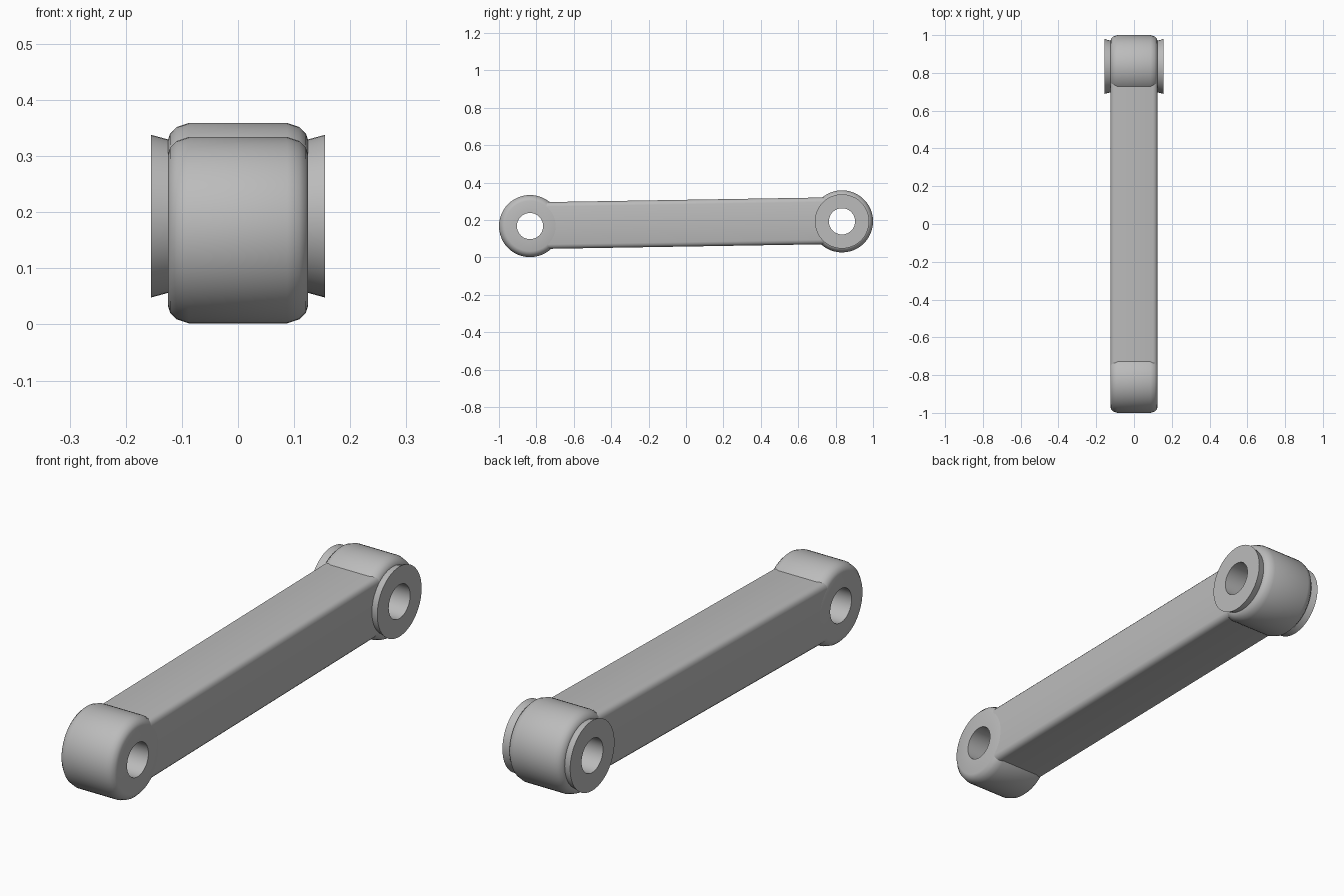
import bpy, bmesh, math
from mathutils import Matrix, Vector

cube = bpy.data.objects.get("Cube")
if cube:
    bpy.data.objects.remove(cube)

# Single grey metal colour
metal = bpy.data.materials.new("grey metal")
metal.use_nodes = True
GREY = (0.5, 0.5, 0.5, 1)
metal.diffuse_color = GREY
metal.node_tree.nodes["Principled BSDF"].inputs["Base Color"].default_value = GREY

FRONT = Vector((0, -0.834, 0.168))
BACK = Vector((0, 0.834, 0.193))
HOLE = 0.07


def finish(name, bm):
    bmesh.ops.recalc_face_normals(bm, faces=bm.faces)
    mesh = bpy.data.meshes.new(name)
    bm.to_mesh(mesh)
    bm.free()
    mesh.materials.append(metal)
    obj = bpy.data.objects.new(name, mesh)
    bpy.context.collection.objects.link(obj)
    bpy.ops.object.select_all(action='DESELECT')
    obj.select_set(True)
    bpy.context.view_layer.objects.active = obj
    bpy.ops.object.shade_smooth_by_angle(angle=math.radians(35))
    return obj


def lathe(name, profile, centre, steps=48):
    """Spin a closed (x, radius) profile about the x axis."""
    bm = bmesh.new()
    verts = [bm.verts.new((x, 0, r)) for x, r in profile]
    edges = [bm.edges.new((a, b)) for a, b in zip(verts, verts[1:] + verts[:1])]
    bmesh.ops.spin(bm, geom=verts + edges, cent=(0, 0, 0), axis=(1, 0, 0),
                   angle=math.tau, steps=steps, use_merge=True)
    bmesh.ops.remove_doubles(bm, verts=bm.verts, dist=1e-5)
    bmesh.ops.transform(bm, matrix=Matrix.Translation(centre), verts=bm.verts)
    return finish(name, bm)


# Bored end bosses with rounded rims
half = [(0.125, HOLE), (0.125, 0.135), (0.121, 0.147), (0.109, 0.159), (0.088, 0.166)]
boss = half + [(-x, r) for x, r in reversed(half)]
lathe("front_boss", boss, FRONT)
lathe("back_boss", boss, BACK)

# Flared collars on both sides of the back boss
for side, label in ((1, "left"), (-1, "right")):
    ring = [(0.122, HOLE), (0.155, HOLE), (0.155, 0.145), (0.122, 0.136)]
    lathe(label + "_collar", [(side * x, r) for x, r in ring], BACK)

# Arm with rounded long edges, stopping inside each boss clear of the bores
bm = bmesh.new()
bmesh.ops.create_cube(bm, size=1)
for v in bm.verts:
    end = FRONT if v.co.y < 0 else BACK
    y = end.y - math.copysign(0.082, end.y)
    v.co = (v.co.x * 0.249, y, end.z + 0.003 + v.co.z * 0.25)
long_edges = [e for e in bm.edges if abs(e.verts[0].co.y - e.verts[1].co.y) > 1]
bmesh.ops.bevel(bm, geom=long_edges, offset=0.024, segments=3, profile=0.5, affect='EDGES')
finish("arm", bm)
